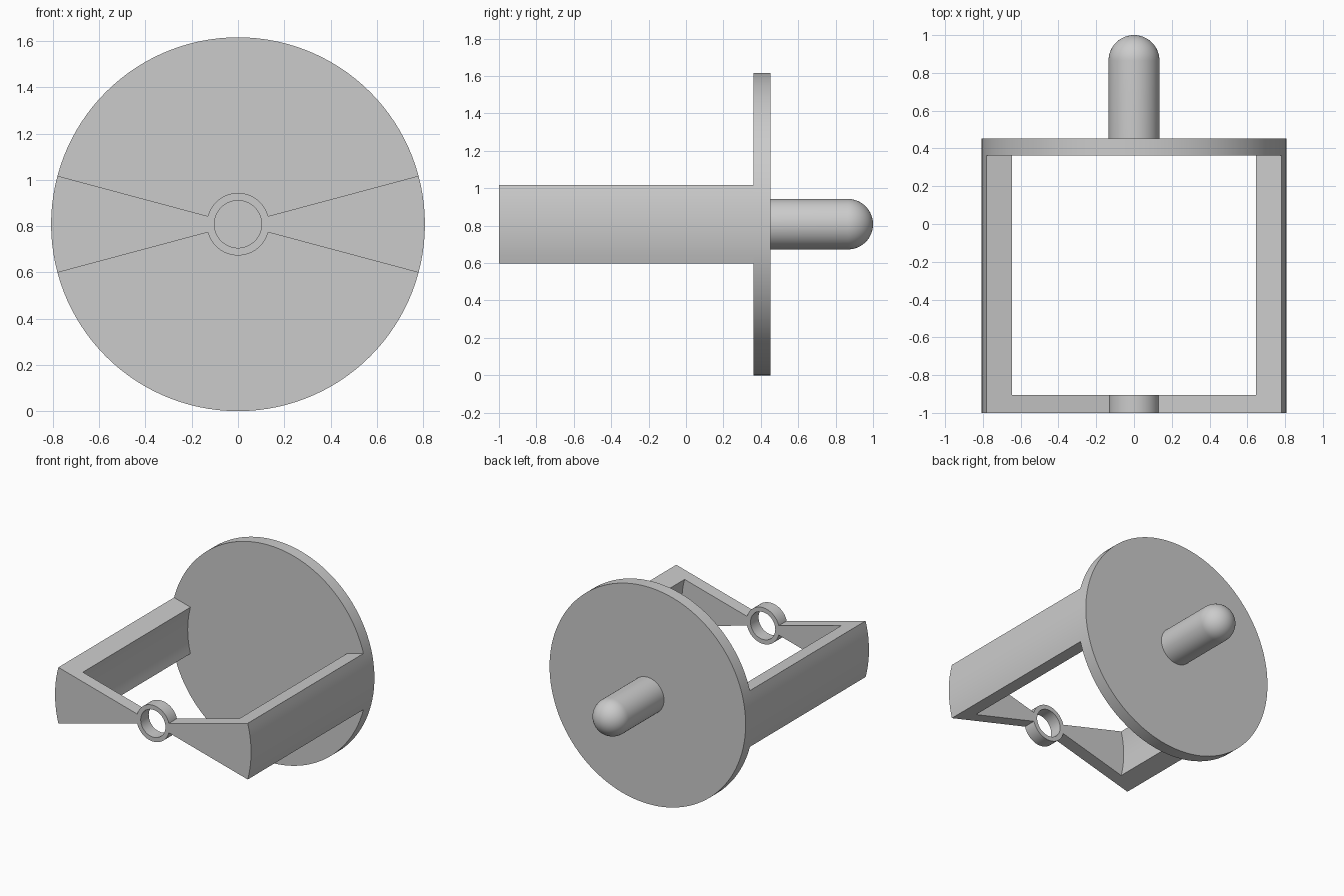
import bpy, bmesh, math
from mathutils import Matrix, Vector

cube = bpy.data.objects.get("Cube")
if cube:
    bpy.data.objects.remove(cube, do_unlink=True)

R = 0.808            # disc radius, also the axis height
WALL_IN = 0.668      # inner radius of the side walls
RING_OUT, RING_IN = 0.135, 0.102
FRONT, WEB_BACK, DISC_FRONT, DISC_BACK, TIP = -1.0, -0.905, 0.362, 0.452, 1.0
SEGS, HALF = 120, 5  # 3 degree steps; arms span 5 steps each side of x

grey = bpy.data.materials.new("plain grey")
grey.use_nodes = True
colour = (0.6, 0.6, 0.6, 1)
grey.diffuse_color = colour
grey.node_tree.nodes["Principled BSDF"].inputs["Base Color"].default_value = colour


def finish(bm, name):
    bmesh.ops.recalc_face_normals(bm, faces=bm.faces)
    mesh = bpy.data.meshes.new(name)
    bm.to_mesh(mesh)
    bm.free()
    mesh.materials.append(grey)
    obj = bpy.data.objects.new(name, mesh)
    bpy.context.collection.objects.link(obj)
    bpy.ops.object.select_all(action="DESELECT")
    obj.select_set(True)
    bpy.context.view_layer.objects.active = obj
    bpy.ops.object.shade_smooth_by_angle(angle=math.radians(30))
    return obj


def polar(r, step, y):
    a = math.tau * step / SEGS
    return Vector((r * math.cos(a), y, R + r * math.sin(a)))


def push_back(bm, faces, dist):
    """Extrude faces along y and return the moved caps."""
    out = bmesh.ops.extrude_face_region(bm, geom=faces, use_keep_orig=False)["geom"]
    verts = [g for g in out if isinstance(g, bmesh.types.BMVert)]
    bmesh.ops.translate(bm, verts=verts, vec=(0, dist, 0))
    return [g for g in out if isinstance(g, bmesh.types.BMFace)]


# Bearing ring, tapered webs and curved side walls in one piece
bm = bmesh.new()


def band(r0, r1, steps):
    for s in steps:
        corners = [(r0, s), (r1, s), (r1, s + 1), (r0, s + 1)]
        bm.faces.new([bm.verts.new(polar(r, k, FRONT)) for r, k in corners])


band(RING_IN, RING_OUT, range(SEGS))
for middle in (0, SEGS // 2):
    arm = range(middle - HALF, middle + HALF)
    band(RING_OUT, WALL_IN, arm)
    band(WALL_IN, R, arm)
bmesh.ops.remove_doubles(bm, verts=bm.verts, dist=1e-5)
front = bm.faces[:]
copies = bmesh.ops.duplicate(bm, geom=front)["geom"]   # keeps the front closed
caps = push_back(bm, [f for f in copies if isinstance(f, bmesh.types.BMFace)],
                 WEB_BACK - FRONT)
walls = [f for f in caps
         if math.hypot(f.calc_center_median().x, f.calc_center_median().z - R) > WALL_IN]
push_back(bm, walls, DISC_FRONT - WEB_BACK)
bmesh.ops.remove_doubles(bm, verts=bm.verts, dist=1e-5)
bmesh.ops.dissolve_limit(bm, angle_limit=math.radians(0.5),
                         verts=bm.verts, edges=bm.edges)
finish(bm, "bracket_arms")

# Round back disc
bm = bmesh.new()
rim = [bm.verts.new(polar(R, s, DISC_FRONT)) for s in range(SEGS)]
back = bmesh.ops.duplicate(bm, geom=[bm.faces.new(rim)])["geom"]
push_back(bm, [f for f in back if isinstance(f, bmesh.types.BMFace)],
          DISC_BACK - DISC_FRONT)
bmesh.ops.remove_doubles(bm, verts=bm.verts, dist=1e-5)
finish(bm, "back_disc")

# Rear peg with a domed tip
bm = bmesh.new()
dome = TIP - RING_OUT
profile = [(0, DISC_BACK), (RING_OUT, DISC_BACK)]
for i in range(17):
    a = math.pi / 2 * i / 16
    profile.append((RING_OUT * math.cos(a), dome + RING_OUT * math.sin(a)))
verts = [bm.verts.new((r, y, R)) for r, y in profile]
edges = [bm.edges.new(pair) for pair in zip(verts, verts[1:])]
bmesh.ops.spin(bm, geom=verts + edges, cent=(0, 0, R), axis=(0, 1, 0),
               angle=math.tau, steps=64)
bmesh.ops.remove_doubles(bm, verts=bm.verts, dist=1e-5)
finish(bm, "rear_peg")
